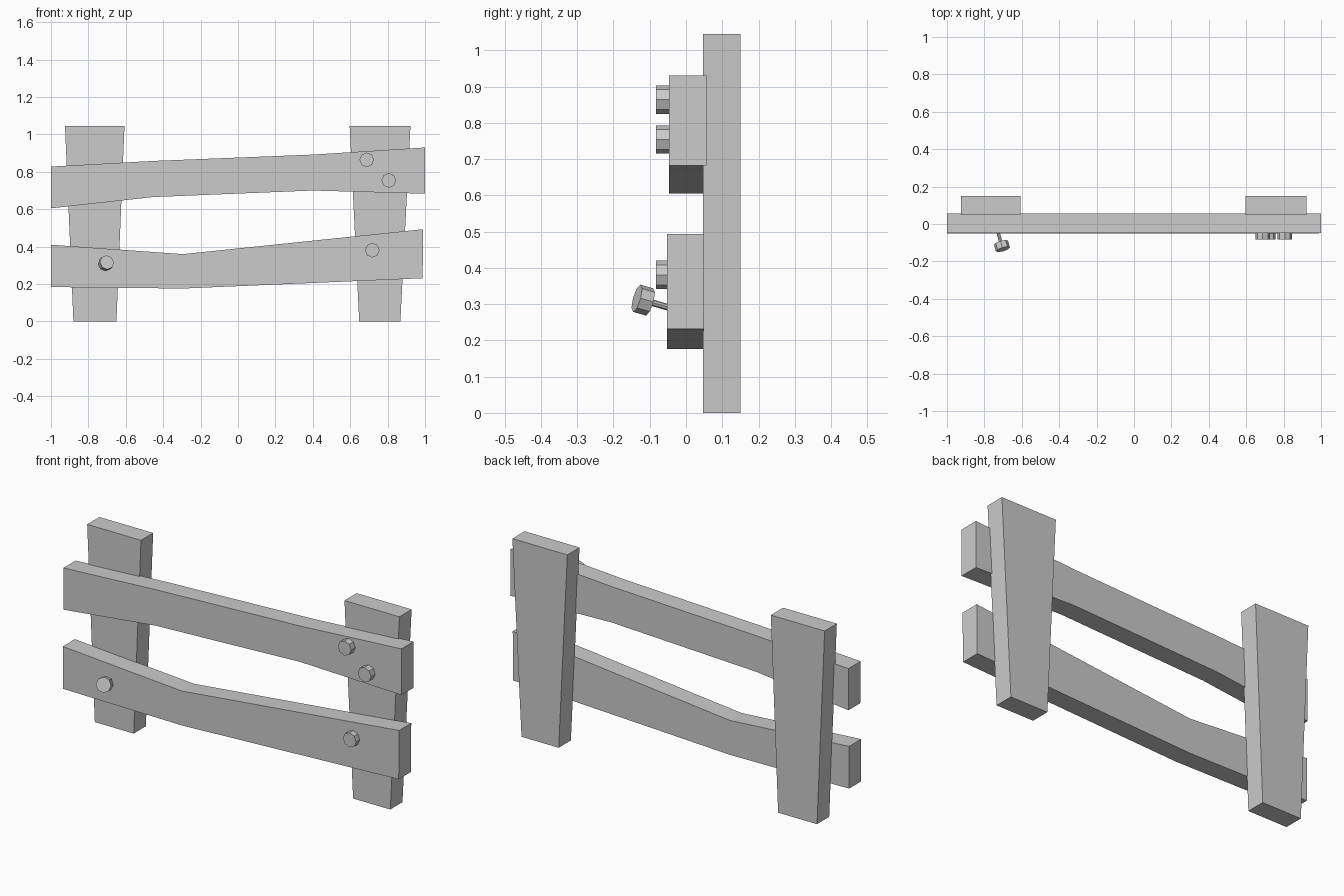
import bpy, bmesh
from mathutils import Vector, Matrix

if "Cube" in bpy.data.objects:
    bpy.data.objects.remove(bpy.data.objects["Cube"])


def plank(name, outline, y0, y1):
    """Extrude an x-z outline from y0 to y1."""
    bm = bmesh.new()
    face = bm.faces.new([bm.verts.new((x, y0, z)) for x, z in outline])
    res = bmesh.ops.extrude_face_region(bm, geom=[face])
    verts = [g for g in res["geom"] if isinstance(g, bmesh.types.BMVert)]
    bmesh.ops.translate(bm, verts=verts, vec=(0, y1 - y0, 0))
    bmesh.ops.recalc_face_normals(bm, faces=bm.faces)
    finish(name, bm)


def finish(name, bm):
    mesh = bpy.data.meshes.new(name)
    bm.to_mesh(mesh)
    bm.free()
    bpy.context.collection.objects.link(bpy.data.objects.new(name, mesh))


def rod(name, start, end, radius):
    """Eight-sided cylinder between two points, one corner pointing up."""
    start, end = Vector(start), Vector(end)
    axis = (end - start).normalized()
    side = axis.cross(Vector((0, 0, 1))).normalized()
    up = side.cross(axis)
    rot = Matrix((side, up, axis)).transposed().to_4x4()
    bm = bmesh.new()
    bmesh.ops.create_cone(bm, cap_ends=True, segments=8, radius1=radius, radius2=radius,
                          depth=(end - start).length,
                          matrix=Matrix.Translation((start + end) / 2) @ rot)
    finish(name, bm)


# Tapered posts
plank("left_post", [(-0.88, 0), (-0.65, 0), (-0.607, 1.045), (-0.925, 1.045)], 0.047, 0.15)
plank("right_post", [(0.648, 0), (0.868, 0), (0.922, 1.045), (0.597, 1.045)], 0.047, 0.15)

# Bent rails
plank("upper_rail", [(-1, 0.605), (-0.455, 0.665), (0.4, 0.7), (1, 0.683),
                     (1, 0.93), (0.4, 0.892), (-0.455, 0.858), (-1, 0.828)], -0.047, 0.056)
plank("lower_rail", [(-1, 0.184), (-0.295, 0.176), (0.987, 0.231),
                     (0.99, 0.493), (-0.295, 0.36), (-1, 0.41)], -0.052, 0.05)

# Bolt heads seated on the rails
for i, (x, z) in enumerate([(0.688, 0.864), (0.806, 0.754), (0.718, 0.381)]):
    rod(f"bolt_head_{i + 1}", (x, -0.04, z), (x, -0.083, z), 0.039)

# Loose bolt, tilted out of the lower rail
axis = Vector((0.29, -1, 0.29)).normalized()
centre = Vector((-0.706, -0.118, 0.311))
rod("loose_bolt_head", centre - axis * 0.019, centre + axis * 0.019, 0.039)
rod("loose_bolt_shaft", centre - axis * 0.1, centre, 0.009)
